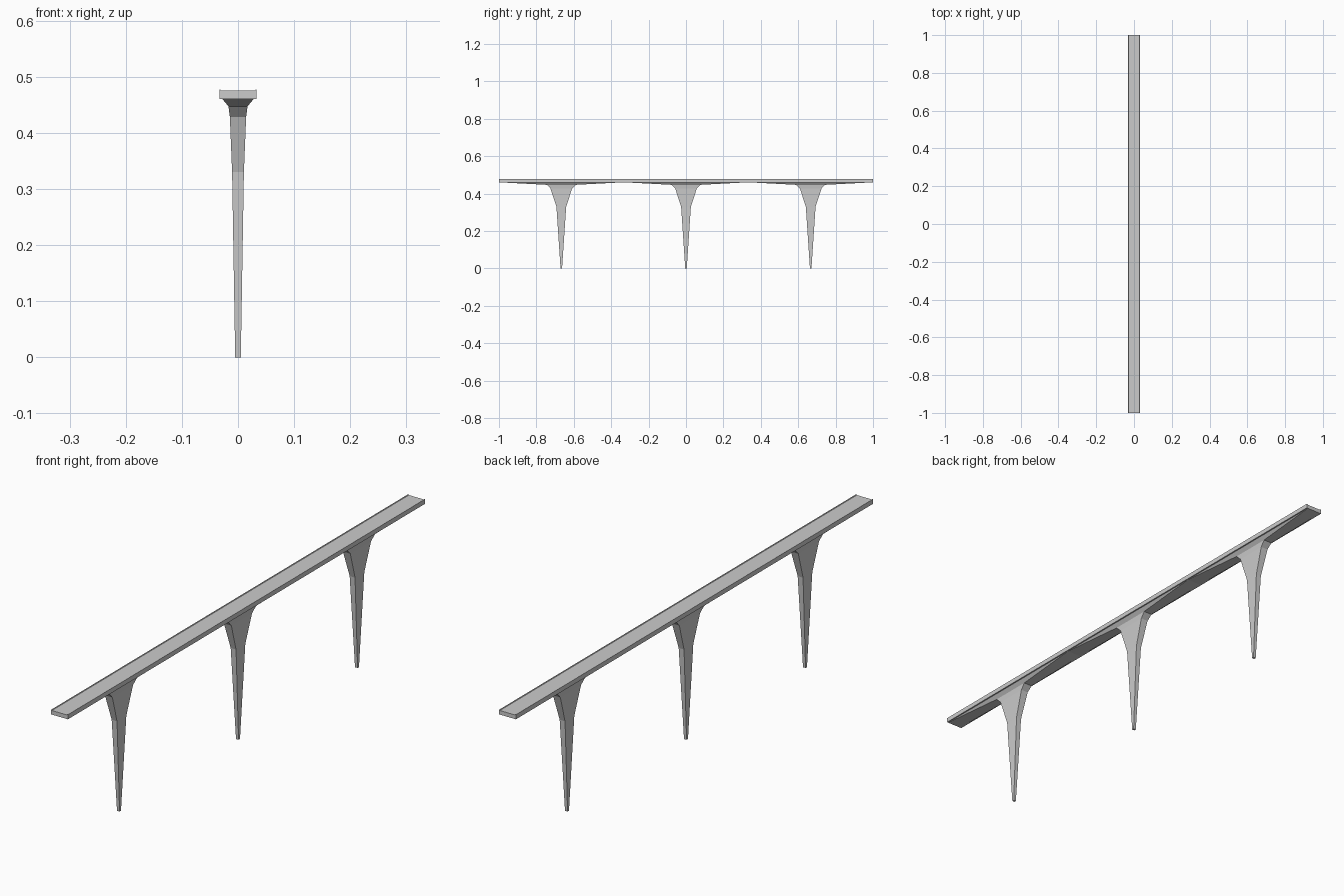
import bpy, bmesh

if "Cube" in bpy.data.objects:
    bpy.data.objects.remove(bpy.data.objects["Cube"])

SPAN = 2 / 3

def finish(name, bm, location=(0, 0, 0)):
    bmesh.ops.recalc_face_normals(bm, faces=bm.faces)
    mesh = bpy.data.meshes.new(name)
    bm.to_mesh(mesh)
    bm.free()
    obj = bpy.data.objects.new(name, mesh)
    obj.location = location
    bpy.context.collection.objects.link(obj)
    return obj

def loft(rings):
    """Join matching closed rings of points and cap both ends."""
    bm = bmesh.new()
    loops = [[bm.verts.new(p) for p in ring] for ring in rings]
    n = len(loops[0])
    for a, b in zip(loops, loops[1:]):
        for i in range(n):
            j = (i + 1) % n
            bm.faces.new((a[i], a[j], b[j], b[i]))
    bm.faces.new(loops[0])
    bm.faces.new(loops[-1])
    return bm

# Deck: shallow channel section with a raised kerb on each edge
half = [(0.033, 0.4605), (0.033, 0.477), (0.031, 0.477), (0.0295, 0.475)]
section = half + [(-x, z) for x, z in reversed(half)]
finish("deck", loft([[(x, y, z) for x, z in section] for y in (-1, 1)]))

# Pier flaring into the tapered haunch under its span: half x, half y, z
levels = [(0.005, 0.004, 0), (0.0105, 0.026, 0.33), (0.0145, 0.058, 0.428),
          (0.017, 0.077, 0.447), (0.028, SPAN / 2, 0.4605)]
for i, side in enumerate(("front", "middle", "back")):
    rings = [[(-x, -y, z), (x, -y, z), (x, y, z), (-x, y, z)] for x, y, z in levels]
    finish(side + "_pier", loft(rings), (0, (i - 1) * SPAN, 0))
